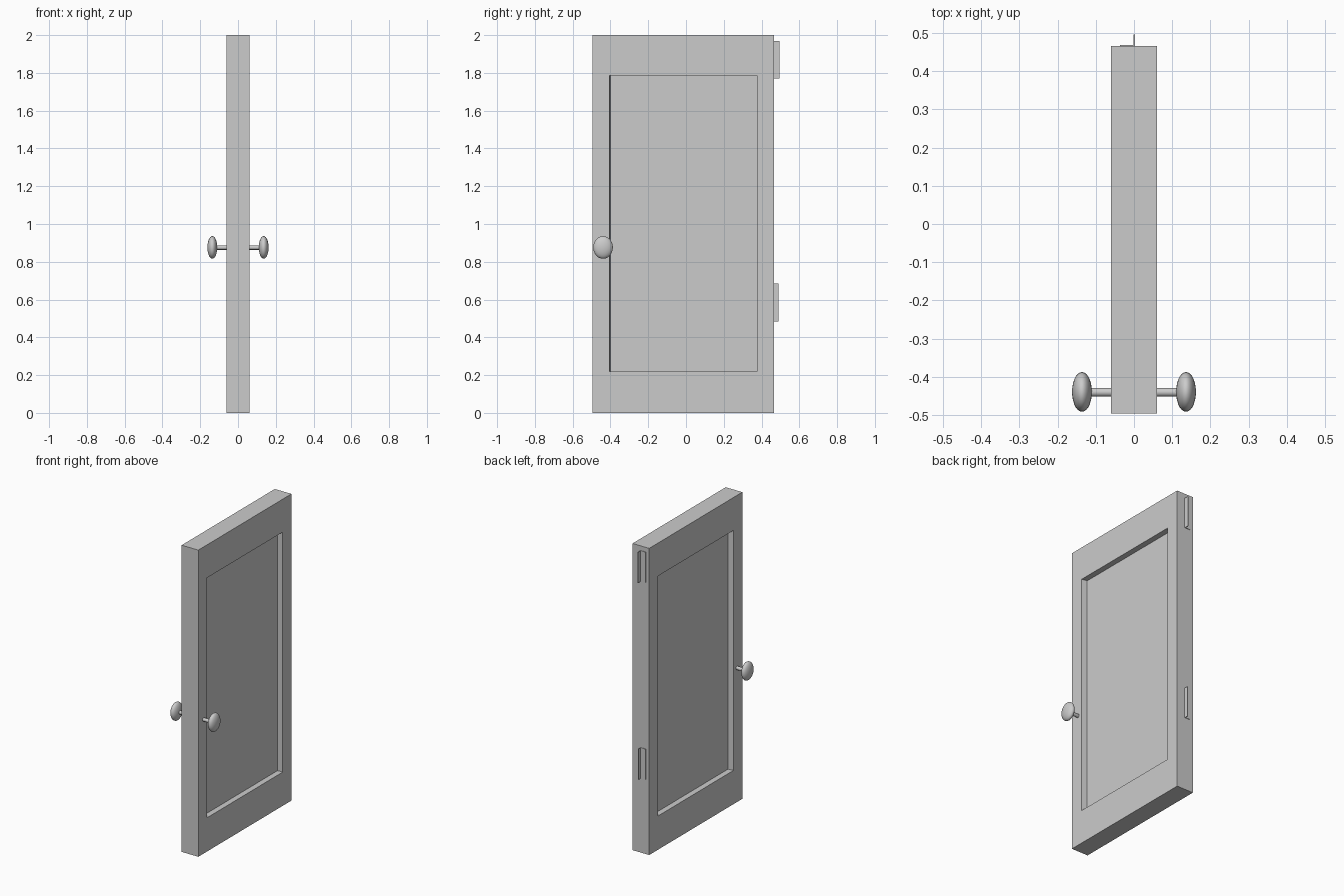
import bpy, bmesh, math
from mathutils import Matrix, Vector

if "Cube" in bpy.data.objects:
    bpy.data.objects.remove(bpy.data.objects["Cube"])


def add_object(name, bm, smooth=False):
    bmesh.ops.recalc_face_normals(bm, faces=bm.faces)
    mesh = bpy.data.meshes.new(name)
    bm.to_mesh(mesh)
    bm.free()
    ob = bpy.data.objects.new(name, mesh)
    bpy.context.collection.objects.link(ob)
    if smooth:
        bpy.ops.object.select_all(action='DESELECT')
        ob.select_set(True)
        bpy.context.view_layer.objects.active = ob
        bpy.ops.object.shade_smooth_by_angle(angle=math.radians(40))
    return ob


def add_box(bm, lo, hi):
    lo, hi = Vector(lo), Vector(hi)
    mat = Matrix.Translation((lo + hi) / 2) @ Matrix.Diagonal((hi - lo).to_4d())
    return bmesh.ops.create_cube(bm, size=1, matrix=mat)["verts"]


# Door slab with a sunken panel on both faces
HALF = 0.06
DEPTH = 0.037
bm = bmesh.new()
add_box(bm, (-HALF, -0.495, 0), (HALF, 0.465, 2))
bm.normal_update()
for face in [f for f in bm.faces if abs(f.normal.x) > 0.9]:
    side = face.normal.x
    for sink in (0, DEPTH):
        bmesh.ops.inset_individual(bm, faces=[face], thickness=0.001)
        y0 = -0.405 + (0.006 if sink else 0)
        for v in face.verts:
            v.co.x = side * (HALF - sink)
            v.co.y = y0 if v.co.y < 0 else 0.375
            v.co.z = 0.22 if v.co.z < 1 else 1.785
add_object("door_slab", bm)

# Knob and stem on each face
for side, label in ((1, "right"), (-1, "left")):
    bm = bmesh.new()
    turn = Matrix.Rotation(math.pi / 2, 4, 'Y')
    bmesh.ops.create_cone(bm, cap_ends=True, segments=12, radius1=0.0115, radius2=0.0115,
                          depth=0.07,
                          matrix=Matrix.Translation((side * 0.085, -0.44, 0.875)) @ turn)
    add_object("knob_stem_" + label, bm, smooth=True)

    bm = bmesh.new()
    bmesh.ops.create_uvsphere(bm, u_segments=24, v_segments=14, radius=1,
                              matrix=Matrix.Translation((side * 0.136, -0.439, 0.876))
                              @ Matrix.Diagonal((0.026, 0.052, 0.06, 1)) @ turn)
    add_object("knob_" + label, bm, smooth=True)

# Hinges: a leaf lying on the door edge and a leaf standing out
for label, z0, reach in (("upper", 1.77, 0.495), ("lower", 0.485, 0.49)):
    bm = bmesh.new()
    add_box(bm, (-0.036, 0.463, z0), (0.002, 0.468, z0 + 0.2))
    add_box(bm, (-0.001, 0.463, z0), (0.002, reach, z0 + 0.2))
    add_object("hinge_" + label, bm)
